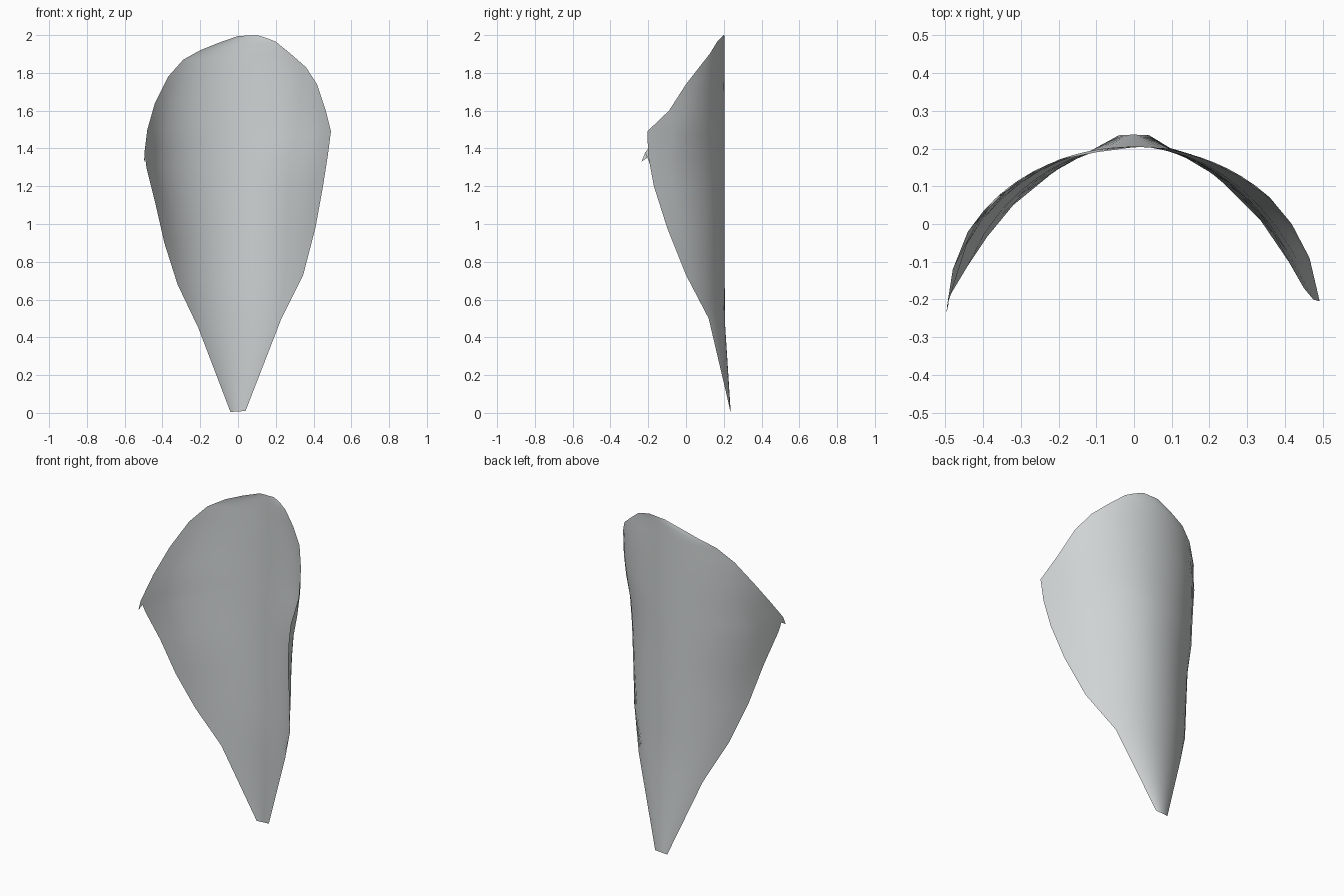
import bpy
import bmesh
from math import sqrt
from mathutils import Vector

cube = bpy.data.objects.get("Cube")
if cube:
    bpy.data.objects.remove(cube)

# Rim of the petal, paired from the stem up to the tip
LEFT_RIM = [(-.04, .235, .005), (-.21, .14, .45), (-.32, .05, .68), (-.39, -.035, .9),
            (-.44, -.11, 1.12), (-.485, -.185, 1.3), (-.495, -.215, 1.38), (-.48, -.12, 1.5),
            (-.44, -.02, 1.64), (-.37, .065, 1.78), (-.29, .125, 1.87), (-.2, .17, 1.92),
            (-.1, .19, 1.96), (0, .204, 1.995)]
RIGHT_RIM = [(.04, .235, .01), (.23, .12, .5), (.345, 0, .73), (.41, -.1, .98),
             (.45, -.17, 1.2), (.475, -.2, 1.36), (.492, -.205, 1.49), (.465, -.09, 1.6),
             (.418, 0, 1.74), (.36, .07, 1.83), (.28, .125, 1.9), (.2, .165, 1.965),
             (.15, .185, 1.985), (.1, .2, 2.0)]
COLUMNS = 20


def curved_depth(x, z):
    """Elliptical cross-section that narrows toward the stem."""
    spread = .5 * min(1, .76 + .17 * z)
    crown = .205 + .032 * max(0, 1 - z / .5)
    return crown - .44 * (1 - sqrt(max(0, 1 - (x / spread) ** 2)))


def petal_row(left, right):
    """Points across the petal, meeting the rim exactly on both sides."""
    left, right = Vector(left), Vector(right)
    row = []
    for i in range(COLUMNS + 1):
        u = i / COLUMNS
        p = left.lerp(right, u)
        side = left if u < .5 else right
        p.y = curved_depth(p.x, p.z) + (side.y - curved_depth(side.x, side.z)) * (2 * u - 1) ** 2
        row.append(p)
    return row


# Petal material
grey = bpy.data.materials.new("pale grey")
grey.use_nodes = True
grey.diffuse_color = (.62, .65, .65, 1)
grey.node_tree.nodes["Principled BSDF"].inputs["Base Color"].default_value = grey.diffuse_color

# Curved petal sheet
bm = bmesh.new()
rows = [[bm.verts.new(p) for p in petal_row(a, b)] for a, b in zip(LEFT_RIM, RIGHT_RIM)]
for low, high in zip(rows, rows[1:]):
    for i in range(COLUMNS):
        bm.faces.new((low[i], low[i + 1], high[i + 1], high[i]))

# Small curled tip on the side of the rim
curl = [bm.verts.new(p) for p in ((-.497, -.236, 1.33), (-.49, -.205, 1.35))]
bm.faces.new((rows[6][0], curl[0], curl[1]))

for face in bm.faces:
    face.smooth = True
mesh = bpy.data.meshes.new("petal")
bm.to_mesh(mesh)
bm.free()
mesh.materials.append(grey)
petal = bpy.data.objects.new("petal", mesh)
bpy.context.collection.objects.link(petal)
